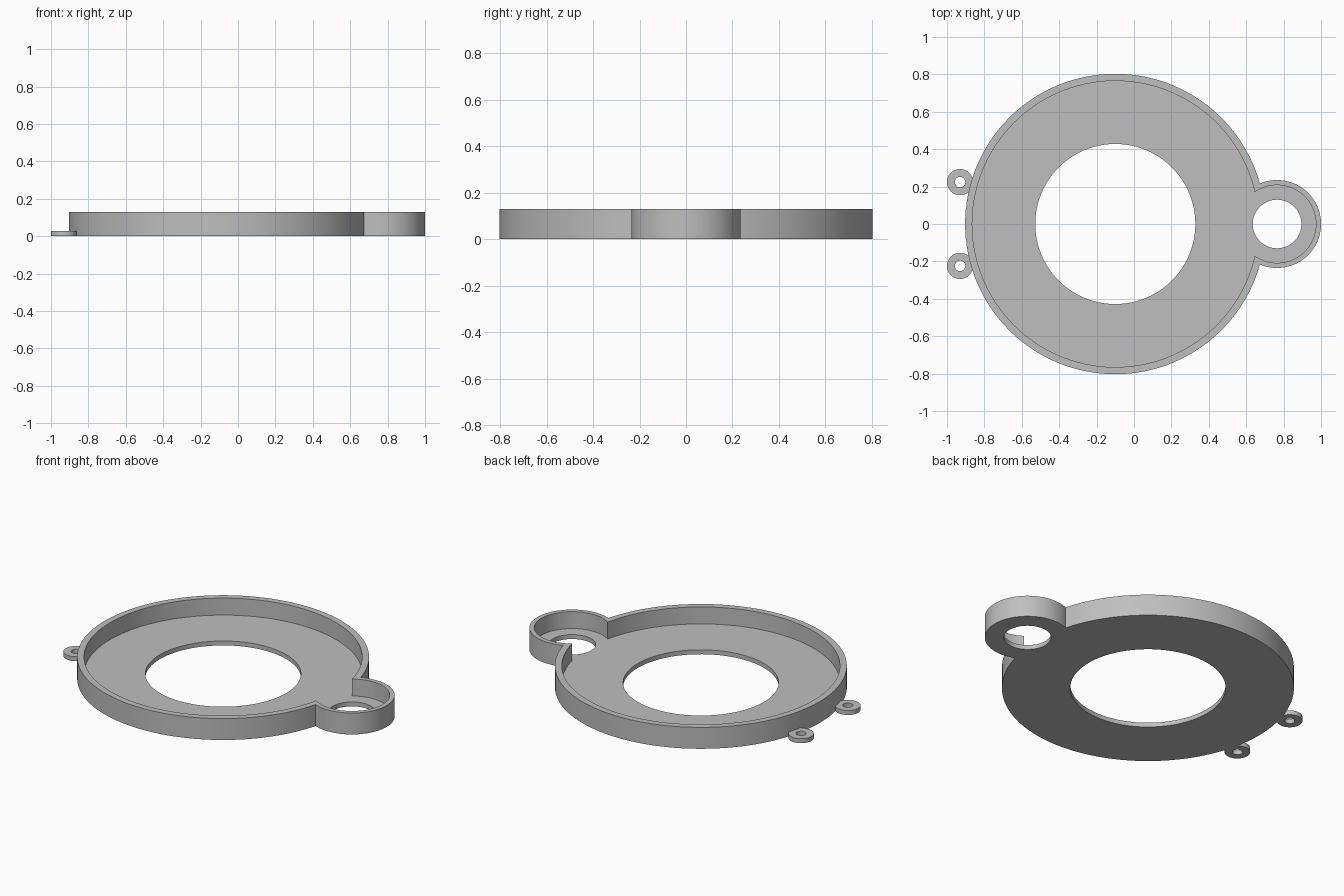
import bpy, bmesh
from math import pi, cos, sin, acos

if "Cube" in bpy.data.objects:
    bpy.data.objects.remove(bpy.data.objects["Cube"], do_unlink=True)

MAIN_X, SIDE_X = -0.1, 0.765
HEIGHT, FLOOR = 0.13, 0.027

grey = bpy.data.materials.new("grey plastic")
grey.use_nodes = True
colour = (0.52, 0.52, 0.52, 1)
grey.diffuse_color = colour
grey.node_tree.nodes["Principled BSDF"].inputs["Base Color"].default_value = colour


def arc(cx, cy, r, start, end, n):
    """Points on an arc, both ends included."""
    return [(cx + r * cos(start + (end - start) * i / n),
             cy + r * sin(start + (end - start) * i / n)) for i in range(n + 1)]


def circle(cx, cy, r, n):
    return arc(cx, cy, r, 0, 2 * pi, n)[:-1]


def keyhole(r_main, r_side):
    """Joined outline of the large and the small circle."""
    d = SIDE_X - MAIN_X
    a = acos((d * d + r_main ** 2 - r_side ** 2) / (2 * d * r_main))
    b = pi - acos((d * d + r_side ** 2 - r_main ** 2) / (2 * d * r_side))
    return (arc(MAIN_X, 0, r_main, a, 2 * pi - a, 120)
            + arc(SIDE_X, 0, r_side, -b, b, 60)[1:-1])


def loop(bm, points, z):
    verts = [bm.verts.new((x, y, z)) for x, y in points]
    for i, v in enumerate(verts):
        bm.edges.new((v, verts[i - 1]))
    return verts


def wall(bm, lower, upper):
    for i in range(len(lower)):
        bm.faces.new((lower[i - 1], lower[i], upper[i], upper[i - 1]))


def cap(bm, *loops):
    """Flat face bounded by an outline and its holes."""
    edges = [bm.edges.get((l[i - 1], l[i])) for l in loops for i in range(len(l))]
    bmesh.ops.triangle_fill(bm, edges=edges, use_beauty=True, use_dissolve=False)


def finish(bm, name):
    bmesh.ops.recalc_face_normals(bm, faces=bm.faces)
    mesh = bpy.data.meshes.new(name)
    bm.to_mesh(mesh)
    bm.free()
    mesh.materials.append(grey)
    obj = bpy.data.objects.new(name, mesh)
    bpy.context.collection.objects.link(obj)
    bpy.ops.object.select_all(action="DESELECT")
    obj.select_set(True)
    bpy.context.view_layer.objects.active = obj
    bpy.ops.object.shade_smooth_by_angle(angle=pi / 6)


# Tray: rimmed floor with a large and a small opening
bm = bmesh.new()
outer, inner = keyhole(0.803, 0.235), keyhole(0.765, 0.208)
rim = [loop(bm, outer, 0), loop(bm, outer, HEIGHT),
       loop(bm, inner, HEIGHT), loop(bm, inner, FLOOR)]
for lower, upper in zip(rim, rim[1:]):
    wall(bm, lower, upper)
holes = [circle(MAIN_X, 0, 0.428, 96), circle(SIDE_X, 0, 0.13, 64)]
low = [loop(bm, h, 0) for h in holes]
high = [loop(bm, h, FLOOR) for h in holes]
for lower, upper in zip(low, high):
    wall(bm, lower, upper)
cap(bm, rim[0], *low)
cap(bm, rim[3], *high)
finish(bm, "tray")

# Screw tabs on the right edge
for side, name in ((-1, "front_screw_tab"), (1, "back_screw_tab")):
    bm = bmesh.new()
    rings = [loop(bm, circle(-0.93, side * 0.224, r, 48), z)
             for r, z in ((0.07, 0), (0.07, FLOOR), (0.028, FLOOR), (0.028, 0))]
    for i in range(4):
        wall(bm, rings[i - 1], rings[i])
    finish(bm, name)
